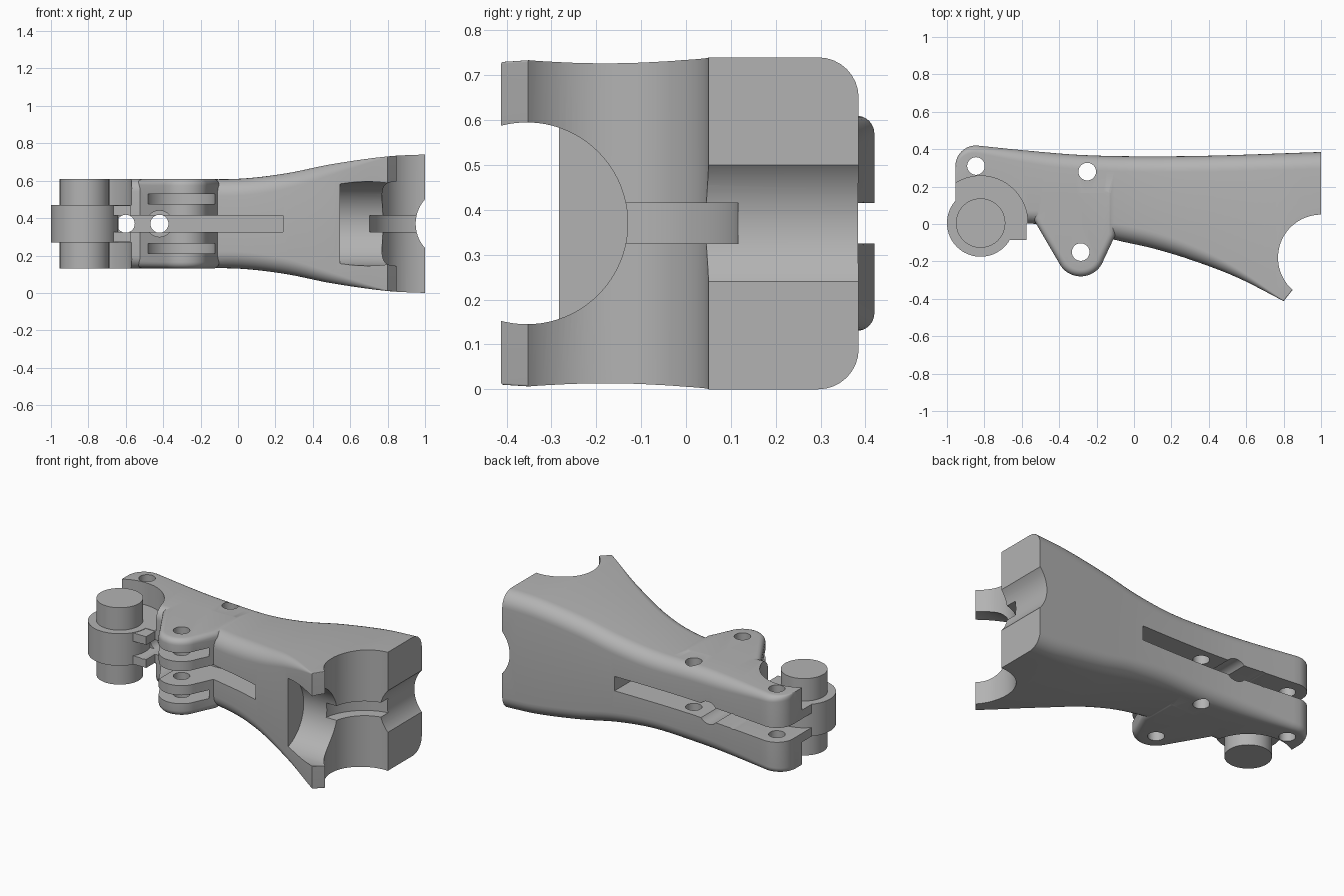
import bpy, bmesh, math
from math import cos, sin, pi

if "Cube" in bpy.data.objects:
    bpy.data.objects.remove(bpy.data.objects["Cube"])

MID = 0.37          # height of the symmetry plane
HALF = 0.24         # half height of the slim end
SLOT = 0.09         # thickness of the central slot

grey = bpy.data.materials.new("plain grey")
grey.use_nodes = True
grey.diffuse_color = (0.45, 0.45, 0.45, 1)
grey.node_tree.nodes["Principled BSDF"].inputs["Base Color"].default_value = grey.diffuse_color


def make(name, bm):
    bmesh.ops.recalc_face_normals(bm, faces=bm.faces)
    mesh = bpy.data.meshes.new(name)
    bm.to_mesh(mesh)
    bm.free()
    mesh.materials.append(grey)
    ob = bpy.data.objects.new(name, mesh)
    bpy.context.collection.objects.link(ob)
    return ob


def prism(name, outline, z0, z1):
    bm = bmesh.new()
    base = bm.faces.new([bm.verts.new((x, y, z0)) for x, y in outline])
    top = bmesh.ops.extrude_face_region(bm, geom=[base])["geom"]
    bmesh.ops.translate(bm, vec=(0, 0, z1 - z0),
                        verts=[v for v in top if isinstance(v, bmesh.types.BMVert)])
    return make(name, bm)


def box(name, x0, x1, y0, y1, height):
    return prism(name, [(x0, y0), (x1, y0), (x1, y1), (x0, y1)],
                 MID - height / 2, MID + height / 2)


def cylinder(name, axis, a, b, radius, start, end, sides=64):
    """Cylinder along an axis; a and b are its centre on the other two axes."""
    bm = bmesh.new()
    rings = []
    for t in (start, end):
        ring = []
        for i in range(sides):
            u = a + radius * cos(2 * pi * i / sides)
            v = b + radius * sin(2 * pi * i / sides)
            ring.append(bm.verts.new({"x": (t, u, v), "y": (u, t, v), "z": (u, v, t)}[axis]))
        rings.append(ring)
        bm.faces.new(ring)
    for i in range(sides):
        j = (i + 1) % sides
        bm.faces.new((rings[0][i], rings[0][j], rings[1][j], rings[1][i]))
    return make(name, bm)


def apply(ob, kind, **settings):
    mod = ob.modifiers.new(kind.lower(), kind)
    for key, value in settings.items():
        setattr(mod, key, value)
    bpy.context.view_layer.objects.active = ob
    bpy.ops.object.modifier_apply(modifier=mod.name)


def combine(ob, other, operation="DIFFERENCE"):
    apply(ob, "BOOLEAN", object=other, operation=operation, solver="EXACT")
    bpy.data.objects.remove(other)


def curve(x, points):
    """Smooth value at x through (x, value) points."""
    n = len(points)
    i = max(k for k in range(n - 1) if points[k][0] <= x + 1e-6)

    def slope(k):
        lo, hi = points[max(k - 1, 0)], points[min(k + 1, n - 1)]
        return (hi[1] - lo[1]) / (hi[0] - lo[0])
    (xa, va), (xb, vb) = points[i], points[i + 1]
    w = xb - xa
    t = (x - xa) / w
    s = t * t * (3 - 2 * t)
    return (va + (vb - va) * s + slope(i) * w * t * (1 - t) ** 2
            - slope(i + 1) * w * t * t * (1 - t))


# Main body: rounded sections lofted along x
front = [(-.955, 0), (-.5, 0), (-.3, -.03), (-.1, -.085), (.1, -.13), (.3, -.19), (.55, -.285), (.8, -.412)]
back = [(-.845, .42), (-.6, .395), (-.3, .37), (0, .362), (.4, .365), (1, .385)]
height = [(-.955, HALF), (-.3, HALF), (0, HALF), (.25, .268), (.5, .318), (.8, .36), (1, .37)]
front_round = [(-.955, .06), (-.5, .07), (0, .09), (.4, .07), (.8, .005)]
back_round = [(-.955, .03), (-.845, .04), (-.4, .075), (1, .09)]

corner = [-.845 - .11 * cos(pi / 2 * i / 8) for i in range(8)]
stations = corner + [-.845 + i * (.8 + .845) / 40 for i in range(41)] + [.85, .9, 1]
bm = bmesh.new()
rings = []
for x in stations:
    h = curve(x, height)
    if x < -.846:
        yb = .31 + math.sqrt(max(0, .11 ** 2 - (x + .845) ** 2))
    else:
        yb = curve(x, back)
    if x > .801:
        yf, rf = {.85: -.35, .9: -.25, 1: -.1}[x], .005
    else:
        yf, rf = curve(x, front), curve(x, front_round)
    rb = curve(x, back_round)
    ring = []
    for q, (y, sz, r) in enumerate([(yb, 1, rb), (yf, 1, rf), (yf, -1, rf), (yb, -1, rb)]):
        cy = y - r if y == yb else y + r
        for k in range(9):
            a = (q + k / 8) * pi / 2
            ring.append(bm.verts.new((x, cy + r * cos(a), MID + sz * (h - r) + r * sin(a))))
    rings.append(ring)
for r0, r1 in zip(rings, rings[1:]):
    for i in range(len(r0)):
        j = (i + 1) % len(r0)
        bm.faces.new((r0[i], r0[j], r1[j], r1[i]))
bm.faces.new(rings[0])
bm.faces.new(rings[-1])
body = make("body", bm)

# Front hinge lug with rounded rim
px, py = -.285, -.15
arc = [(px + .13 * cos(a), py + .13 * sin(a))
       for a in (pi * (1.2 + .7 * i / 20) for i in range(21))]
lug = prism("lug", [(-.52, .2), (-.54, .03)] + arc + [(-.1, -.06), (-.1, .2)],
            MID - HALF, MID + HALF)
apply(lug, "BEVEL", width=.035, segments=5, limit_method="ANGLE", angle_limit=math.radians(60))
combine(body, lug, "UNION")

# Web reaching the pivot
combine(body, box("web", -.72, -.575, -.085, .1, .195), "UNION")

# Pivot clearance and lug gaps, above and below the middle
wx, wy = -.82, .005
for side in (-1, 1):
    combine(body, cylinder("clearance", "z", wx, wy, .252, MID + side * .1, MID + side * .5))
    combine(body, cylinder("lug_gap", "z", px - .025, py, .19, MID + side * .105, MID + side * .158))

# Round seats at the wide end
combine(body, cylinder("end_seat", "z", 1, -.18, .23, -.2, 1, 96))
combine(body, cylinder("front_seat", "x", -.355, MID, .225, .545, 1.2, 96))
combine(body, cylinder("end_groove", "y", 1.144, MID, .194, -.6, .6, 96))
combine(body, cylinder("seat_slot", "z", 1, -.18, .3, MID - SLOT / 2, MID + SLOT / 2, 96))

# Central slots, front and back, with a thin wall between
combine(body, box("front_slot", -.68, .24, -.5, .06, SLOT))
combine(body, box("back_slot", -1.1, .24, .12, .6, SLOT))

# Cross bores
combine(body, cylinder("front_counterbore", "y", -.42, MID, .07, -.5, .05, 48))
combine(body, cylinder("back_counterbore", "y", -.42, MID, .07, .13, .6, 48))
for x in (-.42, -.6):
    combine(body, cylinder("bore", "y", x, MID, .048, -.5, .6, 48))

# Vertical pin holes
for x, y in ((-.845, .31), (-.25, .28), (px, py)):
    combine(body, cylinder("pin_hole", "z", x, y, .047, -.2, 1, 48))

# Pivot disc with its pin
disc = cylinder("pivot_disc", "z", wx, wy, .18, MID - .1, MID + .1)
pin = cylinder("pivot_pin", "z", wx, wy, .132, MID - HALF, MID + HALF)

for ob in (body, disc, pin):
    bpy.ops.object.select_all(action="DESELECT")
    ob.select_set(True)
    bpy.context.view_layer.objects.active = ob
    bpy.ops.object.shade_smooth_by_angle(angle=math.radians(30))
